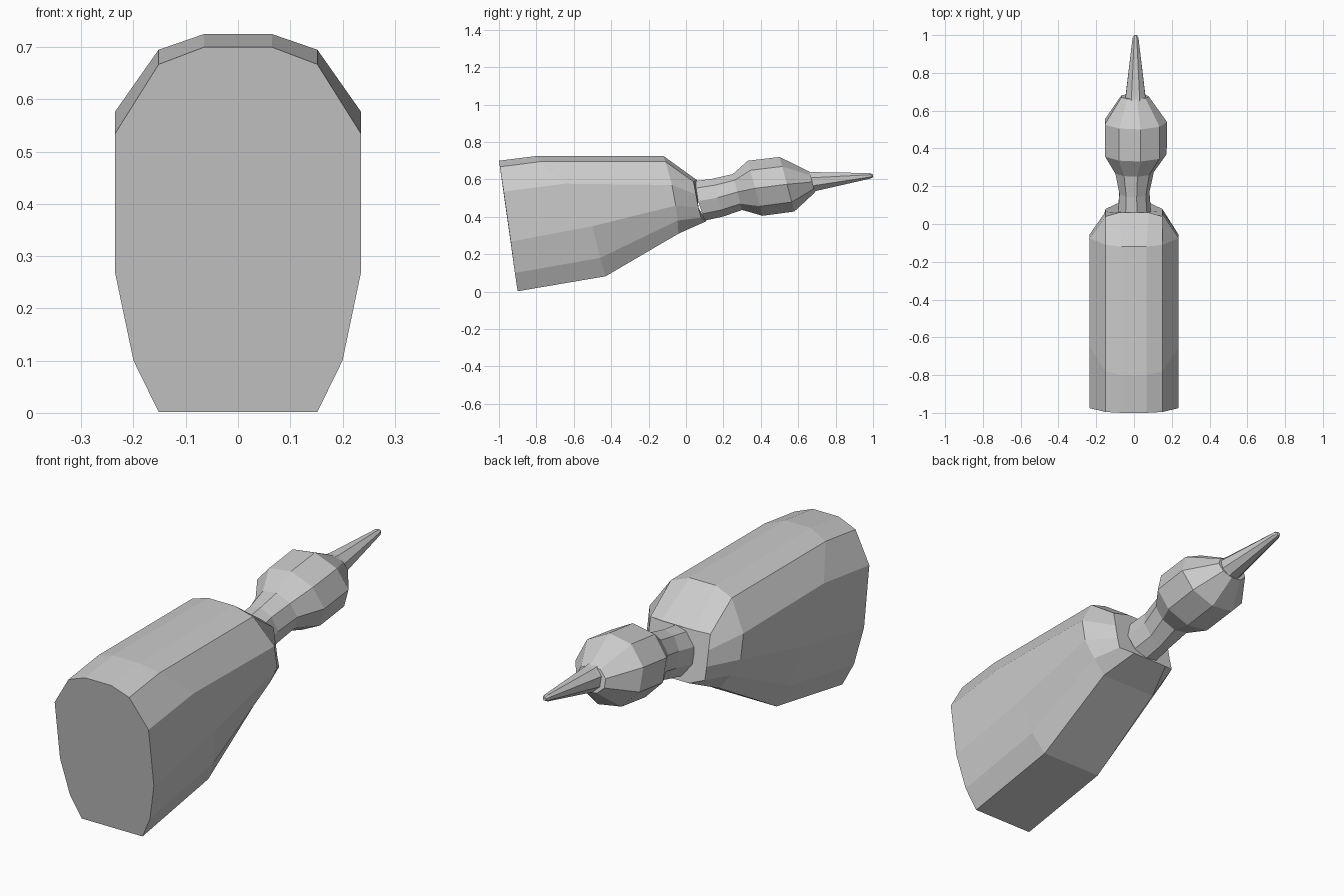
import bpy, bmesh
from math import cos, sin, pi
from mathutils import Vector

if "Cube" in bpy.data.objects:
    bpy.data.objects.remove(bpy.data.objects["Cube"])


def loft(name, rings):
    """Skin a list of equal-sized rings and cap both ends."""
    bm = bmesh.new()
    vs = [[bm.verts.new(p) for p in r] for r in rings]
    n = len(rings[0])
    for a, b in zip(vs, vs[1:]):
        for i in range(n):
            j = (i + 1) % n
            bm.faces.new((a[i], a[j], b[j], b[i]))
    bm.faces.new(vs[0])
    bm.faces.new(vs[-1])
    bmesh.ops.recalc_face_normals(bm, faces=bm.faces)
    me = bpy.data.meshes.new(name)
    bm.to_mesh(me)
    bm.free()
    ob = bpy.data.objects.new(name, me)
    bpy.context.collection.objects.link(ob)
    return ob


def mirrored(half):
    """Complete a right-hand half outline across x = 0."""
    return half + [(-x, y, z) for x, y, z in reversed(half)]


def tilted_ring(top, bottom, half_width, n, cx=0.0, start=0.0):
    """Elliptical ring whose tilt follows the side-view points top and bottom."""
    t, b = Vector((0, *top)), Vector((0, *bottom))
    mid, up = (t + b) / 2, (t - b) / 2
    ring = []
    for i in range(n):
        a = start + 2 * pi * i / n
        p = mid + up * sin(a)
        ring.append((cx + half_width * cos(a), p.y, p.z))
    return ring


# Faceted body, slanted at the front and tapering to the rear
loft("body", [mirrored(h) for h in (
    [(.065, -1, .70), (.152, -.995, .667), (.235, -.975, .535),
     (.235, -.937, .267), (.2, -.915, .10), (.152, -.90, .002)],
    [(.065, -.80, .725), (.152, -.78, .695), (.235, -.65, .577),
     (.235, -.50, .35), (.2, -.46, .18), (.152, -.43, .082)],
    [(.065, -.12, .725), (.152, -.11, .695), (.235, -.075, .57),
     (.235, -.055, .46), (.19, -.045, .38), (.14, -.04, .31)],
    [(.08, .06, .595), (.15, .04, .588), (.15, .053, .52),
     (.15, .066, .45), (.15, .08, .395), (.09, .108, .376)],
)])

# Neck and faceted ball
SIDES = 9
loft("neck_and_ball", [tilted_ring(t, b, w, SIDES, cx) for t, b, w, cx in (
    ((.03, .59), (.10, .378), .09, 0),
    ((.14, .605), (.20, .40), .082, 0),
    ((.25, .63), (.30, .435), .105, 0),
    ((.33, .702), (.41, .403), .168, .005),
    ((.50, .722), (.58, .426), .17, .005),
    ((.66, .642), (.69, .53), .075, .003),
)])

# Pointed spike with a small blunt tip
loft("spike", [tilted_ring(t, b, w, 8, .008, pi / 8) for t, b, w in (
    ((.64, .647), (.67, .525), .06),
    ((.68, .643), (.70, .535), .055),
    ((.985, .635), (.985, .603), .017),
    ((1.0, .627), (1.0, .611), .008),
)])
